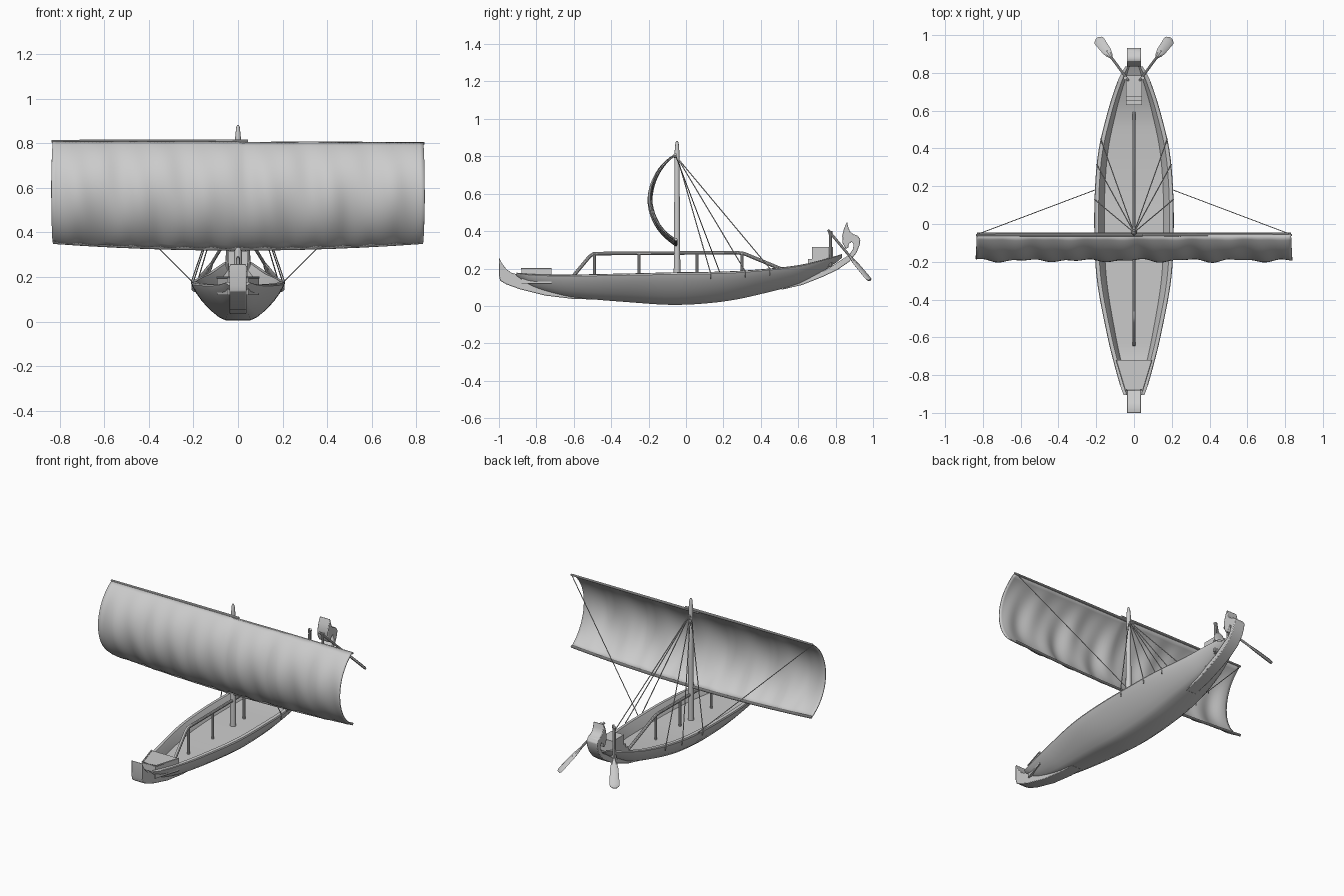
import bpy, bmesh, math
from mathutils import Vector

if "Cube" in bpy.data.objects:
    bpy.data.objects.remove(bpy.data.objects["Cube"])


def make(name, verts, faces, angle=35):
    me = bpy.data.meshes.new(name)
    me.from_pydata([tuple(v) for v in verts], [], faces)
    bm = bmesh.new()
    bm.from_mesh(me)
    bmesh.ops.recalc_face_normals(bm, faces=bm.faces)
    bm.to_mesh(me)
    bm.free()
    ob = bpy.data.objects.new(name, me)
    bpy.context.collection.objects.link(ob)
    bpy.ops.object.select_all(action='DESELECT')
    ob.select_set(True)
    bpy.context.view_layer.objects.active = ob
    bpy.ops.object.shade_smooth_by_angle(angle=math.radians(angle))
    return ob


def bevel(ob, width):
    m = ob.modifiers.new("bevel", 'BEVEL')
    m.width, m.segments = width, 2
    m.limit_method = 'ANGLE'


def loft(name, rings):
    """Skin closed rings of equal size and cap both ends."""
    n = len(rings[0])
    faces = [(i * n + j, i * n + (j + 1) % n, (i + 1) * n + (j + 1) % n, (i + 1) * n + j)
             for i in range(len(rings) - 1) for j in range(n)]
    faces += [tuple(range(n)), tuple(range((len(rings) - 1) * n, len(rings) * n))]
    return make(name, [v for r in rings for v in r], faces)


def tube(name, pts, radii, n=10):
    pts = [Vector(p) for p in pts]
    if not isinstance(radii, (list, tuple)):
        radii = [radii] * len(pts)
    rings = []
    for i, p in enumerate(pts):
        d = (pts[min(i + 1, len(pts) - 1)] - pts[max(i - 1, 0)]).normalized()
        a = d.cross(Vector((1, 0, 0)) if abs(d.x) < 0.8 else Vector((0, 0, 1))).normalized()
        b = d.cross(a)
        rings.append([p + radii[i] * (math.cos(t) * a + math.sin(t) * b)
                      for t in [2 * math.pi * k / n for k in range(n)]])
    return loft(name, rings)


def side_profile(name, pts, half):
    """Extrude a (y, z) outline across x."""
    return loft(name, [[(x, y, z) for y, z in pts] for x in (-half, half)])


def spline(tab, y, c):
    """Smooth lookup of column c in a table keyed by its first column."""
    i = max(k for k in range(len(tab) - 1) if tab[k][0] <= y + 1e-9)
    def slope(k):
        a, b = tab[max(k - 1, 0)], tab[min(k + 1, len(tab) - 1)]
        return (b[c] - a[c]) / (b[0] - a[0])
    h = tab[i + 1][0] - tab[i][0]
    t = (y - tab[i][0]) / h
    return ((2 * t**3 - 3 * t**2 + 1) * tab[i][c] + (t**3 - 2 * t**2 + t) * h * slope(i)
            + (3 * t**2 - 2 * t**3) * tab[i + 1][c] + (t**3 - t**2) * h * slope(i + 1))


# Hull stations: y, half width, sheer height, keel height
ST = [(-0.905, .055, .176, .15), (-0.85, .075, .17, .11), (-0.75, .103, .166, .075),
      (-0.6, .14, .166, .045), (-0.3, .196, .172, .018), (-0.05, .21, .178, .004),
      (0.2, .206, .182, .022), (0.4, .186, .194, .062), (0.6, .138, .216, .118),
      (0.72, .1, .243, .178), (0.79, .072, .262, .222), (0.835, .045, .276, .258)]


def hull_at(y):
    return [spline(ST, y, c) for c in (1, 2, 3)]


rings = []
for k in range(61):
    y = -0.905 + 1.74 * k / 60
    w, s, b = hull_at(y)
    h = s - b
    d = s - min(.055, .5 * h)
    rim = min(.028, .35 * w)
    half = [(.27 * w, b + .01 * h), (.42 * w, b + .1 * h), (.6 * w, b + .28 * h), (.77 * w, b + .5 * h),
            (.9 * w, b + .72 * h), (.975 * w, b + .88 * h), (w, b + .95 * h), (w - .003, s),
            (w - rim * .8, s + .002), (w - rim, s - .006), (.88 * w - rim, d)]
    rings.append([(x, y, z) for x, z in half] + [(-x, y, z) for x, z in reversed(half)])
loft("hull", rings)

# Bow horn and stern flower post
bow = [(-1, .26), (-.985, .23), (-.962, .198), (-.935, .178), (-.9, .168), (-.85, .125), (-.75, .09),
       (-.6, .06), (-.5, .035), (-.6, .037), (-.75, .055), (-.89, .09), (-.96, .115), (-.993, .135), (-1, .16)]
bevel(side_profile("bow_post", bow, .038), .004)
stern = [(.5, .084), (.62, .112), (.73, .155), (.81, .193), (.875, .238), (.912, .285), (.93, .33), (.932, .355),
         (.918, .376), (.895, .383), (.877, .398), (.868, .42), (.861, .45), (.845, .415), (.835, .375),
         (.838, .335), (.853, .306), (.868, .31), (.87, .33), (.884, .343), (.896, .333), (.893, .305),
         (.872, .273), (.835, .25), (.76, .2), (.62, .135)]
bevel(side_profile("stern_post", stern, .037), .004)

# Bow platform with raised edge
plan = [(-.095, -.72), (.095, -.72), (.046, -.88), (-.046, -.88)]
loft("bow_platform", [[(x, y, z) for x, y in plan] for z in (.12, .198)])
edge = [(x * .98, y, .198) for x, y in plan]
tube("platform_edge", [edge[1], edge[2], edge[3], edge[0]], .005, 6)

# Helmsman seat and step at the stern
side_profile("stern_seat", [(.675, .2), (.785, .21), (.785, .316), (.675, .316)], .043)
for i, (a, t) in enumerate([(.63, .225), (.652, .25)]):
    side_profile(f"stern_step_{i}", [(a, .16), (.68, .16), (.68, t), (a, t)], .043)

# Steering oars and their posts
for name, s in (("left", -1), ("right", 1)):
    tube(f"oar_post_{name}", [(s * .05, .772, .21), (s * .045, .772, .375), (s * .045, .772, .4)], [.008, .008, .011])
    p0, p1 = Vector((s * .03, .76, .405)), Vector((s * .192, .98, .14))
    tube(f"oar_shaft_{name}", [p0, p0.lerp(p1, .7)], .007)
    d = (p1 - p0).normalized()
    side = d.cross(Vector((0, 0, 1))).normalized()
    nrm = d.cross(side)
    blade = []
    for t, w in ((.55, .008), (.62, .018), (.7, .024), (.85, .027), (.95, .029), (.985, .025), (1.01, .012)):
        c = p0.lerp(p1, t)
        blade.append([c + side * w * u + nrm * .006 * v
                      for u, v in ((-1, 0), (-.6, 1), (.6, 1), (1, 0), (.6, -1), (-.6, -1))])
    loft(f"oar_blade_{name}", blade)

# Centre handrail and posts
tube("handrail", [(0, -.64, .115), (0, -.515, .265), (0, -.495, .278), (0, -.46, .28), (0, .27, .285),
                  (0, .31, .28), (0, .45, .222), (0, .59, .165)], .0095)
for i, y in enumerate((-.49, -.25, .06, .3)):
    tube(f"rail_post_{i}", [(0, y, .1), (0, y, .278)], .008)

# Mast
tube("mast", [(0, -.048, .1), (0, -.048, .3), (0, -.048, .83), (0, -.048, .84), (0, -.048, .87), (0, -.048, .882)],
     [.018, .017, .0125, .011, .009, .004], 16)

# Sail: circular belly with soft wrinkles and a scalloped foot
NX, NZ, HW = 96, 20, .832
verts = []
for i in range(NX + 1):
    u = -1 + 2 * i / NX
    foot = .333 + .024 * u * u - .006 * abs(math.sin(u * 7 * math.pi))
    for j in range(NZ + 1):
        t = j / NZ
        a = math.radians(57) * (1 - 2 * t)
        top = .808 - .004 * (u > 0)
        f = .5 - .5 * math.sin(a) / math.sin(math.radians(57))
        belly = .131 * (math.cos(a) - math.cos(math.radians(57))) / (1 - math.cos(math.radians(57)))
        wr = .006 * math.sin(19 * u + 3 * t) + .004 * math.sin(37 * u - 4 * t + 1)
        verts.append((HW * u + .006 * u * math.sin(math.pi * t), -.06 - belly + wr * math.sin(math.pi * t) ** .6
                      + .004 * math.sin(23 * u) * t, top + (foot - top) * f))
faces = [(i * (NZ + 1) + j, i * (NZ + 1) + j + 1, (i + 1) * (NZ + 1) + j + 1, (i + 1) * (NZ + 1) + j)
         for i in range(NX) for j in range(NZ)]
sail = make("sail", verts, faces, 60)
m = sail.modifiers.new("thickness", 'SOLIDIFY')
m.thickness, m.offset = .006, 0

# Overlapping upper yards and bent lower boom
tube("upper_yard_left", [(-.836, -.058, .81), (-.3, -.058, .81), (.045, -.058, .809)], [.006, .008, .008])
tube("upper_yard_right", [(-.05, -.06, .799), (.3, -.058, .8), (.836, -.058, .801)], [.008, .008, .006])
tube("lower_boom", [(u / 6 * .83, -.054, .326 + .03 * (u / 6) ** 2) for u in range(-6, 7)], .008)

# Rigging: stays from the masthead and braces from the yard ends
for name, s in (("left", -1), ("right", 1)):
    for i, y in enumerate((.13, .315, .45)):
        w, z, _ = hull_at(y)
        tube(f"stay_{name}_{i}", [(0, -.045, .79), (s * w, y, z)], .0028, 6)
        tube(f"stay_end_{name}_{i}", [(s * w, y, z + .005), (s * (w - .004), y, z - .035)], .003, 6)
    w, z, _ = hull_at(.18)
    tube(f"brace_{name}", [(s * .83, -.055, .803), (s * w, .18, z)], .0025, 6)
